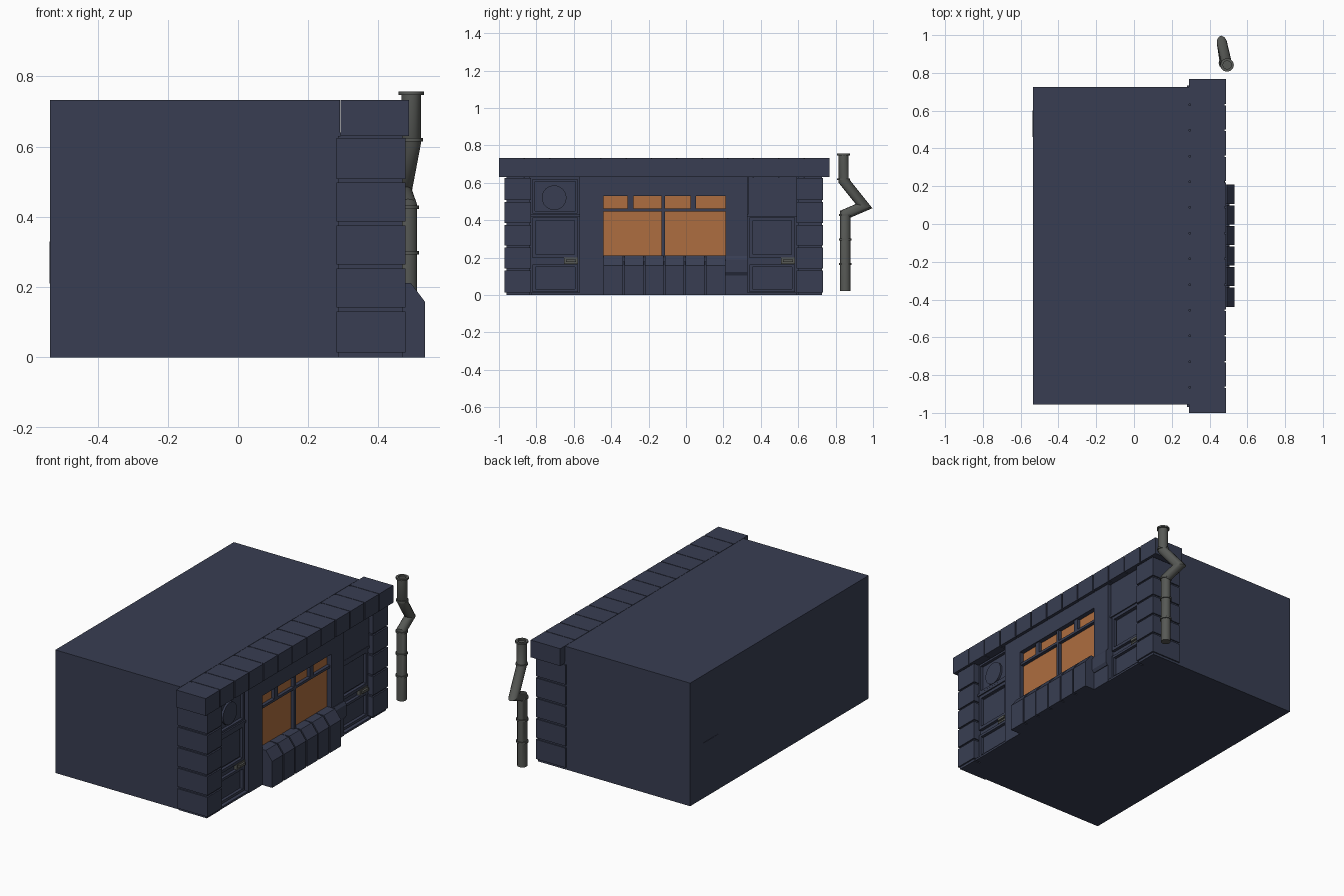
import bpy, bmesh, math
from mathutils import Vector

if "Cube" in bpy.data.objects:
    bpy.data.objects.remove(bpy.data.objects["Cube"])


def material(name, rgb):
    m = bpy.data.materials.new(name)
    m.diffuse_color = (*rgb, 1)
    m.use_nodes = True
    m.node_tree.nodes["Principled BSDF"].inputs["Base Color"].default_value = m.diffuse_color
    return m


NAVY = material("navy_stone", (0.040, 0.048, 0.085))
ORANGE = material("orange_glass", (0.42, 0.155, 0.05))
GREY = material("grey_metal", (0.095, 0.10, 0.092))


def finish(name, bm, mat):
    bmesh.ops.recalc_face_normals(bm, faces=bm.faces)
    me = bpy.data.meshes.new(name)
    bm.to_mesh(me)
    bm.free()
    me.materials.append(mat)
    ob = bpy.data.objects.new(name, me)
    bpy.context.collection.objects.link(ob)
    return ob


def extrude_y(name, profile, spans, mat=NAVY):
    """Prisms with an (x, z) profile over each (y0, y1) span."""
    bm = bmesh.new()
    for y0, y1 in spans:
        f = bm.faces.new([bm.verts.new((x, y0, z)) for x, z in profile])
        r = bmesh.ops.extrude_face_region(bm, geom=[f])
        vs = [v for v in r["geom"] if isinstance(v, bmesh.types.BMVert)]
        bmesh.ops.translate(bm, verts=vs, vec=(0, y1 - y0, 0))
    return finish(name, bm, mat)


def box(name, x0, x1, y0, y1, z0, z1, mat=NAVY):
    return extrude_y(name, [(x0, z0), (x1, z0), (x1, z1), (x0, z1)], [(y0, y1)], mat)


def split(a, b, n, gap):
    step = (b - a) / n
    return [(a + i * step + (gap / 2 if i else 0),
             a + (i + 1) * step - (gap / 2 if i < n - 1 else 0)) for i in range(n)]


def frame(name, x0, x1, y0, y1, z0, z1, w):
    box(name + "_left", x0, x1, y0, y0 + w, z0, z1)
    box(name + "_right", x0, x1, y1 - w, y1, z0, z1)
    box(name + "_bottom", x0, x1, y0 + w, y1 - w, z0, z0 + w)
    box(name + "_top", x0, x1, y0 + w, y1 - w, z1 - w, z1)


# Main building and the recessed plane behind the shop front
box("building_body", -0.535, 0.29, -0.955, 0.725, 0, 0.733)
box("front_core", 0.29, 0.43, -0.955, 0.725, 0, 0.64)
box("rear_hatch", -0.537, -0.53, 0.46, 0.60, 0.21, 0.33)

# Cornice of separate stones over a slightly smaller core
box("cornice_core", 0.30, 0.48, -0.994, 0.761, 0.634, 0.731)
extrude_y("cornice_stones", [(0.292, 0.63), (0.487, 0.63), (0.487, 0.733), (0.292, 0.733)],
          split(-1.0, 0.767, 13, 0.008))

# Corner piers with stacked blocks
for side, y0, y1 in (("left", -0.97, -0.83), ("right", 0.59, 0.733)):
    box(side + "_pier_core", 0.285, 0.468, y0 + 0.009, y1 - 0.007, 0, 0.63)
    for i, (z0, z1) in enumerate(split(0.014, 0.625, 5, 0.011)):
        box(f"{side}_pier_block_{i}", 0.28, 0.477, y0, y1, z0, z1)

# Wall around the window
WY0, WY1, WZ0, WZ1 = -0.44, 0.21, 0.21, 0.53
box("wall_left", 0.42, 0.468, -0.57, WY0, 0, 0.635)
box("wall_right", 0.42, 0.468, WY1, 0.33, 0, 0.635)
box("wall_above", 0.42, 0.468, WY0, WY1, WZ1, 0.635)
box("wall_below", 0.42, 0.468, WY0, WY1, 0, WZ0)

# Window panes and glazing bars
box("window_glass", 0.425, 0.44, WY0, WY1, WZ0, WZ1, ORANGE)
box("window_crossbar", 0.435, 0.46, WY0, WY1, 0.447, 0.462)
box("window_centre_bar", 0.435, 0.46, -0.131, -0.111, WZ0, WZ1)
for i, y in enumerate((-0.297, 0.038)):
    box(f"window_top_bar_{i}", 0.435, 0.46, y - 0.015, y + 0.015, 0.462, WZ1)

# Sloped plinth below the window, cut in six stones
box("plinth_core", 0.44, 0.505, -0.434, 0.204, 0, 0.18)
extrude_y("plinth_stones", [(0.44, 0), (0.533, 0), (0.533, 0.157), (0.492, 0.212), (0.44, 0.212)],
          split(-0.44, 0.21, 6, 0.008))

# Small sloped ledge beside the window
extrude_y("side_ledge", [(0.44, 0.105), (0.472, 0.105), (0.483, 0.122), (0.483, 0.19),
                         (0.472, 0.208), (0.44, 0.208)], [(0.205, 0.33)])

# Doors
for side, y0, y1 in (("left", -0.83, -0.57), ("right", 0.33, 0.59)):
    n = side + "_door"
    box(n + "_threshold", 0.42, 0.465, y0, y1, 0, 0.012)
    box(n + "_rail", 0.42, 0.452, y0, y1, 0.418, 0.432)
    frame(n + "_mid_frame", 0.42, 0.448, y0 + 0.01, y1 - 0.008, 0.198, 0.415, 0.018)
    box(n + "_mid_panel", 0.42, 0.437, y0 + 0.037, y1 - 0.035, 0.225, 0.388)
    frame(n + "_low_frame", 0.42, 0.448, y0 + 0.01, y1 - 0.008, 0.016, 0.164, 0.015)
    hy = y1 - 0.082
    box(n + "_handle_plate", 0.425, 0.45, hy, hy + 0.075, 0.165, 0.2, GREY)
    box(n + "_handle", 0.45, 0.462, hy + 0.01, hy + 0.065, 0.175, 0.19, GREY)
box("right_door_top_panel", 0.42, 0.45, 0.335, 0.59, 0.432, 0.63)
frame("left_door_top_frame", 0.42, 0.448, -0.82, -0.58, 0.436, 0.62, 0.012)


def ring_sweep(name, pts, r, sides, mat, inner=None, caps=True):
    """Tube along pts, with mitred bends."""
    bm = bmesh.new()
    pts = [Vector(p) for p in pts]
    dirs = [(b - a).normalized() for a, b in zip(pts, pts[1:])]
    ring = [pts[0] + Vector((r * math.cos(2 * math.pi * k / sides),
                             r * math.sin(2 * math.pi * k / sides), 0)) for k in range(sides)]
    rings = [[bm.verts.new(v) for v in ring]]
    for i, d in enumerate(dirs):
        nrm = d + dirs[i + 1] if i + 1 < len(dirs) else d
        ring = [v + d * ((pts[i + 1] - v).dot(nrm) / d.dot(nrm)) for v in ring]
        rings.append([bm.verts.new(v) for v in ring])
    if inner:  # open mouth
        for z in (0, -0.04):
            c = pts[-1] + Vector((0, 0, z))
            rings.append([bm.verts.new(c + (v - pts[-1]) * (inner / r)) for v in ring])
    for a, b in zip(rings, rings[1:]):
        for k in range(sides):
            j = (k + 1) % sides
            bm.faces.new((a[k], a[j], b[j], b[k]))
    if caps:
        bm.faces.new(rings[0])
        bm.faces.new(rings[-1])
    ob = finish(name, bm, mat)
    bpy.context.view_layer.objects.active = ob
    ob.select_set(True)
    bpy.ops.object.shade_smooth_by_angle(angle=math.radians(35))
    ob.select_set(False)
    return ob


# Round disc on the left door
disc = ring_sweep("left_door_disc", [(0, 0, 0), (0, 0, 0.012)], 0.066, 24, NAVY)
disc.rotation_euler = (0, math.pi / 2, 0)
disc.location = (0.43, -0.705, 0.52)

# Drainpipe with a double bend, collars and an open top
ring_sweep("drainpipe", [(0.482, 0.852, 0.02), (0.482, 0.852, 0.432), (0.467, 0.952, 0.475),
                         (0.493, 0.842, 0.612), (0.493, 0.842, 0.755)], 0.028, 12, GREY, 0.022)
for i, (x, y, z, h) in enumerate(((0.482, 0.852, 0.16, 0.01), (0.482, 0.852, 0.292, 0.01),
                                  (0.482, 0.852, 0.422, 0.01), (0.493, 0.842, 0.614, 0.01))):
    ring_sweep(f"pipe_collar_{i}", [(x, y, z), (x, y, z + h)], 0.034, 12, GREY)
ring_sweep("pipe_rim", [(0.493, 0.842, 0.747), (0.493, 0.842, 0.757)], 0.036, 12, GREY, 0.022)
